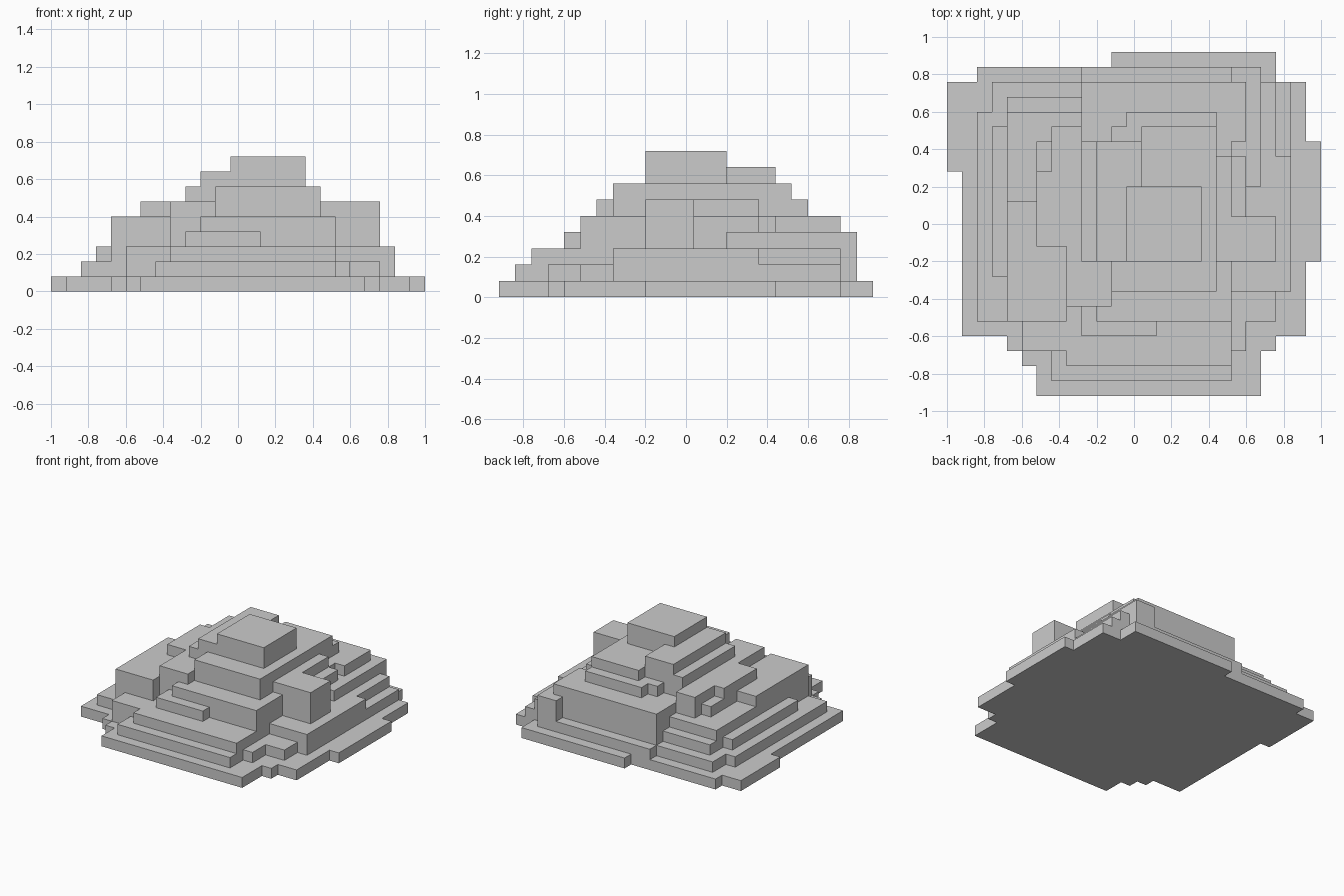
import bpy, bmesh, math

if "Cube" in bpy.data.objects:
    bpy.data.objects.remove(bpy.data.objects["Cube"])

CELL = 0.08
NX, NY = 25, 23
height = [[0] * NY for _ in range(NX)]


def terrace(level, *rects):
    """Raise rectangles (x0, y0, x1, y1 in grid cells) to the given level."""
    for x0, y0, x1, y1 in rects:
        for i in range(x0, x1):
            for j in range(y0, y1):
                height[i][j] = max(height[i][j], level)


# Base slab
terrace(1, (6, 0, 21, 2), (5, 2, 21, 3), (4, 3, 22, 4), (1, 4, 24, 21),
        (0, 15, 1, 21), (24, 9, 25, 17), (2, 21, 22, 22), (11, 22, 22, 23))
# Lower terraces
terrace(2, (2, 5, 20, 19), (3, 19, 22, 21), (7, 1, 19, 5), (19, 3, 20, 7),
        (20, 5, 22, 7), (20, 7, 23, 21), (9, 21, 21, 22))
terrace(3, (3, 8, 4, 18), (4, 5, 19, 20), (5, 3, 19, 5), (8, 2, 19, 3),
        (19, 7, 23, 16), (19, 16, 22, 21))
# Middle terraces
terrace(4, (4, 13, 9, 19), (9, 4, 14, 5), (9, 5, 10, 6), (19, 14, 21, 22))
terrace(5, (4, 5, 6, 13), (6, 5, 8, 10), (6, 15, 7, 17), (10, 5, 19, 9),
        (9, 9, 19, 17), (19, 12, 20, 16), (9, 17, 20, 21))
terrace(6, (6, 10, 9, 15), (7, 15, 9, 18), (8, 6, 11, 10), (11, 17, 12, 18),
        (12, 17, 18, 19), (18, 9, 19, 16), (19, 9, 22, 12))
# Upper terraces and summit
terrace(7, (11, 7, 18, 9), (9, 9, 18, 17), (13, 17, 18, 18))
terrace(8, (10, 9, 12, 17), (12, 14, 13, 17))
terrace(9, (12, 9, 17, 14))


def level_at(i, j):
    return height[i][j] if 0 <= i < NX and 0 <= j < NY else 0


# Skin the height grid as one closed, blocky solid
bm = bmesh.new()
verts = {}


def vert(p):
    if p not in verts:
        x, y, z = p
        verts[p] = bm.verts.new(((x - NX / 2) * CELL, (y - NY / 2) * CELL, z * CELL))
    return verts[p]


def quad(*pts):
    bm.faces.new([vert(p) for p in pts])


for i in range(NX):
    for j in range(NY):
        h = height[i][j]
        if not h:
            continue
        ring = [(i, j), (i + 1, j), (i + 1, j + 1), (i, j + 1)]
        quad(*[(x, y, h) for x, y in ring])
        quad(*[(x, y, 0) for x, y in reversed(ring)])
        # Walls down to each lower neighbour
        for k, (di, dj) in enumerate([(0, -1), (1, 0), (0, 1), (-1, 0)]):
            a, b = ring[k], ring[(k + 1) % 4]
            for z in range(level_at(i + di, j + dj), h):
                quad((*a, z), (*b, z), (*b, z + 1), (*a, z + 1))

# Merge coplanar cells into large flat faces
bmesh.ops.dissolve_limit(bm, angle_limit=math.radians(1),
                         verts=bm.verts[:], edges=bm.edges[:])

mesh = bpy.data.meshes.new("stepped_hill")
bm.to_mesh(mesh)
bm.free()
hill = bpy.data.objects.new("stepped_hill", mesh)
bpy.context.collection.objects.link(hill)
